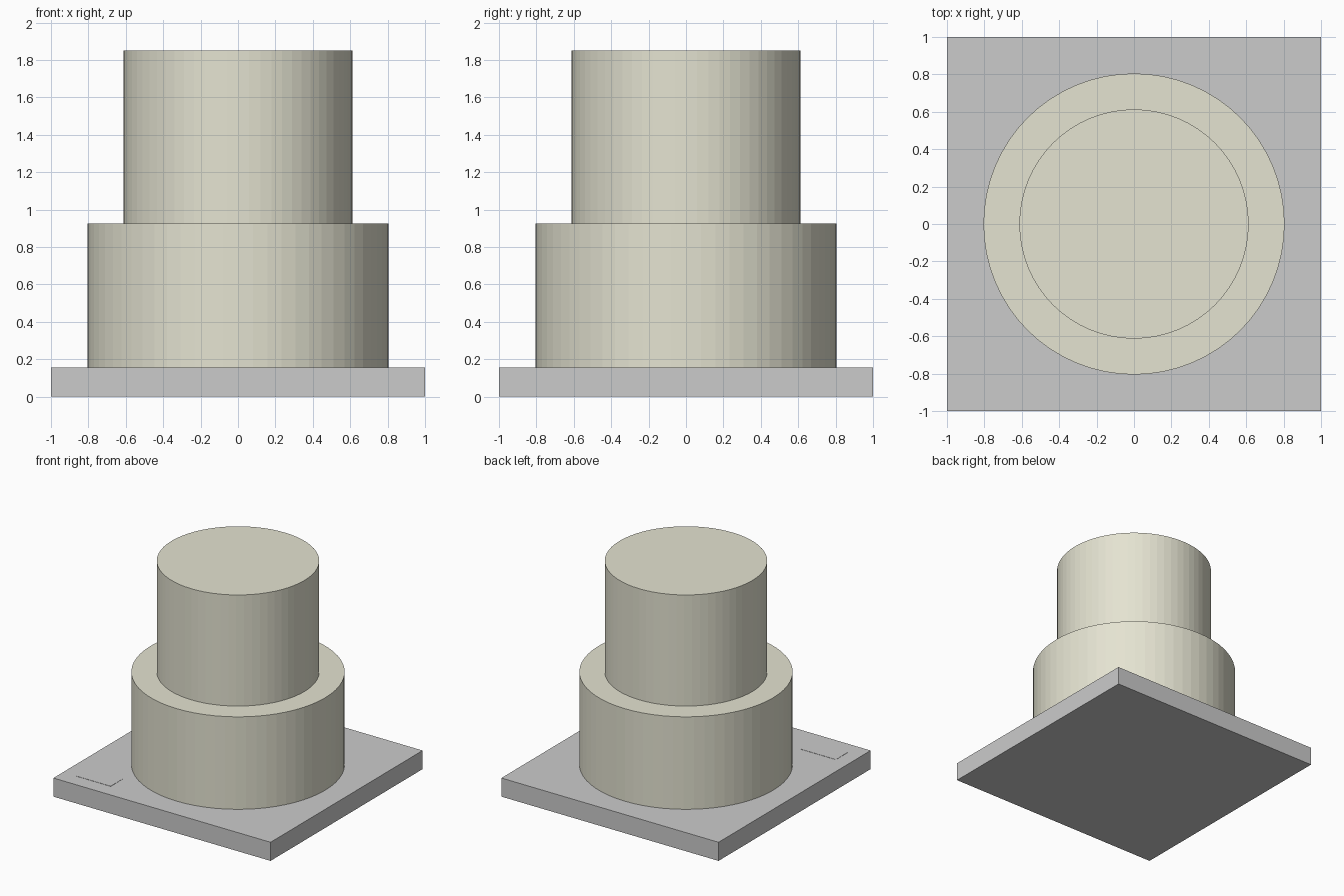
import bpy

if "Cube" in bpy.data.objects:
    bpy.data.objects.remove(bpy.data.objects["Cube"])

SIDES = 64


def box(name, x0, x1, y0, y1, z0, z1):
    bpy.ops.mesh.primitive_cube_add(
        size=1, location=((x0 + x1) / 2, (y0 + y1) / 2, (z0 + z1) / 2))
    ob = bpy.context.object
    ob.name = name
    ob.scale = (x1 - x0, y1 - y0, z1 - z0)
    bpy.ops.object.transform_apply(location=False, rotation=False, scale=True)
    return ob


def tier(name, radius, z0, z1, material):
    bpy.ops.mesh.primitive_cylinder_add(
        vertices=SIDES, radius=radius, depth=z1 - z0, location=(0, 0, (z0 + z1) / 2))
    ob = bpy.context.object
    ob.name = name
    ob.data.materials.append(material)
    return ob


icing = bpy.data.materials.new("icing")
icing.diffuse_color = (0.78, 0.77, 0.64, 1)
icing.use_nodes = True
icing.node_tree.nodes["Principled BSDF"].inputs["Base Color"].default_value = icing.diffuse_color

# Square board
box("cake_board", -1, 1, -1, 1, 0, 0.155)

# Two stacked round tiers
tier("lower_tier", 0.805, 0.155, 0.925, icing)
tier("upper_tier", 0.613, 0.925, 1.85, icing)

# Thin blank label near the front left corner of the board
box("label_plate", -0.88, -0.56, -0.875, -0.715, 0.155, 0.157)
